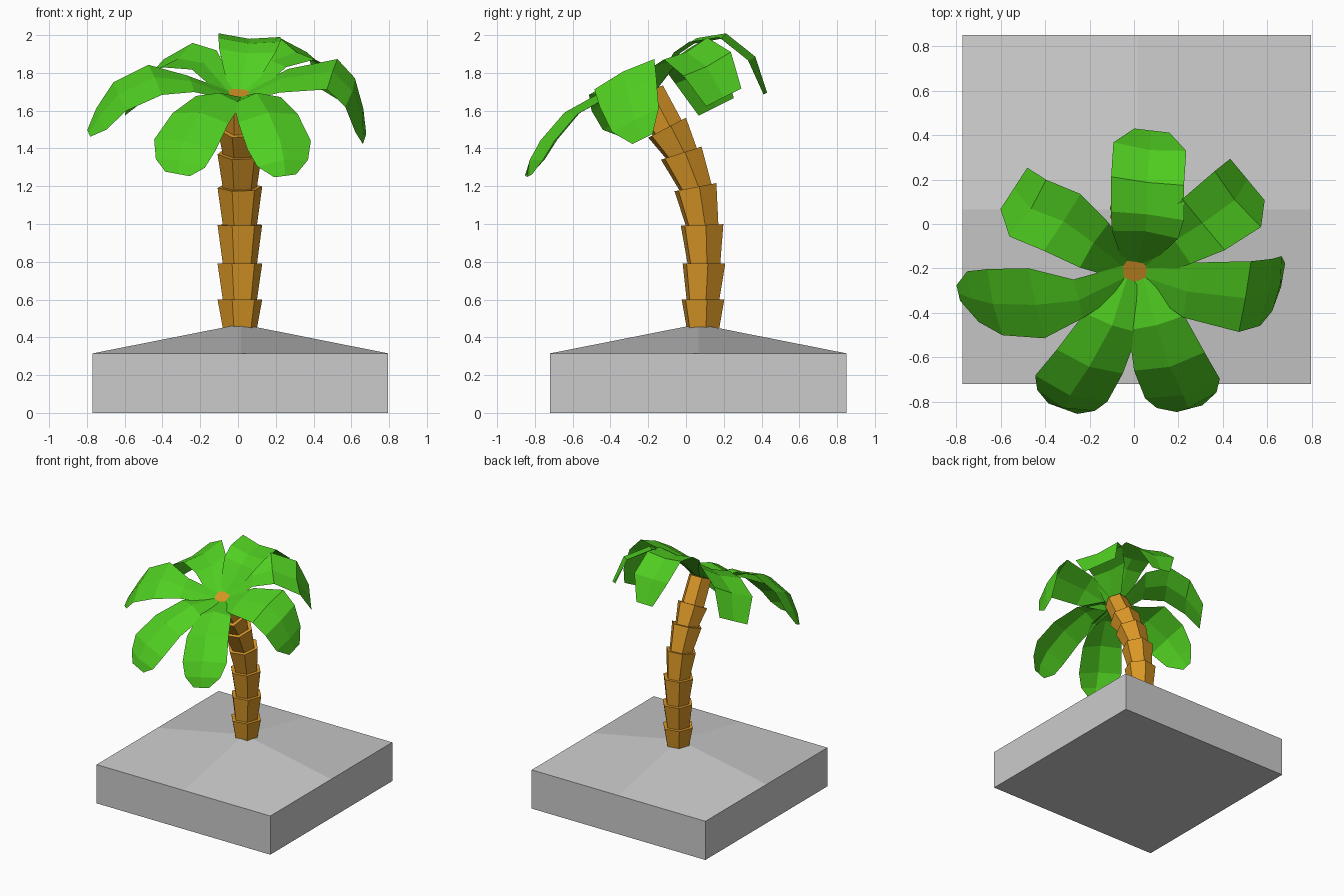
import bpy, bmesh, math
from mathutils import Vector, Matrix

if "Cube" in bpy.data.objects:
    bpy.data.objects.remove(bpy.data.objects["Cube"])


def material(name, color):
    m = bpy.data.materials.new(name)
    m.diffuse_color = color
    m.use_nodes = True
    m.node_tree.nodes["Principled BSDF"].inputs["Base Color"].default_value = m.diffuse_color
    return m


def make_object(name, bm, mat=None):
    me = bpy.data.meshes.new(name)
    bm.to_mesh(me)
    bm.free()
    ob = bpy.data.objects.new(name, me)
    bpy.context.collection.objects.link(ob)
    if mat:
        me.materials.append(mat)
    return ob


green = material("leaf_green", (0.08, 0.62, 0.015, 1))
brown = material("bark", (0.7, 0.31, 0.02, 1))

# Base: square block whose top rises to a low central peak
bm = bmesh.new()
xs, ys = (-0.77, 0.015, 0.795), (-0.72, 0.065, 0.85)
grid = [[bm.verts.new((x, y, 0.47 if i == j == 1 else 0.315))
         for i, x in enumerate(xs)] for j, y in enumerate(ys)]
for j in range(2):
    for i in range(2):
        bm.faces.new((grid[j][i], grid[j][i + 1], grid[j + 1][i + 1], grid[j + 1][i]))
low = [bm.verts.new((x, y, 0)) for x, y in
       ((xs[0], ys[0]), (xs[2], ys[0]), (xs[2], ys[2]), (xs[0], ys[2]))]
rim = [grid[0], [r[2] for r in grid], grid[2][::-1], [r[0] for r in grid][::-1]]
for k, e in enumerate(rim):
    bm.faces.new((low[k], low[(k + 1) % 4], e[2], e[1], e[0]))
bm.faces.new(low[::-1])
make_object("base", bm)

# Trunk: stacked six-sided segments flaring upward; joints are (y, z, tilt)
joints = [(0.09, 0.45, 0), (0.09, 0.60, 0), (0.095, 0.79, 0), (0.085, 0.995, 2),
          (0.05, 1.195, 11), (-0.025, 1.375, 18), (-0.10, 1.51, 28), (-0.20, 1.70, 24)]


def hex_ring(bm, joint, radius):
    y, z, tilt = joint
    rot = Matrix.Rotation(math.radians(tilt), 3, 'X')
    return [bm.verts.new(Vector((0.01, y, z)) + rot @ Vector(
        (radius * math.cos(a), radius * math.sin(a), 0)))
        for a in (math.radians(60 * k + 10) for k in range(6))]


bm = bmesh.new()
for k in range(7):
    top_r = 0.09 if k == 6 else 0.12
    a, b = hex_ring(bm, joints[k], 0.092), hex_ring(bm, joints[k + 1], top_r)
    for i in range(6):
        n = (i + 1) % 6
        bm.faces.new((a[i], a[n], b[n], b[i]))
    bm.faces.new(a[::-1])
    bm.faces.new(b)
make_object("trunk", bm, brown)

# Leaves: creased sheets along a path of (x, y, z, half width);
# a positive fold raises the midrib, a negative one lowers it
CROWN_UP = Vector((0, -0.45, 0.89))


def leaf(name, path, fold):
    pts = [Vector(p[:3]) for p in path]
    side = (pts[-1] - pts[0]).cross(CROWN_UP).normalized()
    bm = bmesh.new()
    rows = []
    for i, p in enumerate(pts):
        t = (pts[min(i + 1, len(pts) - 1)] - pts[max(i - 1, 0)]).normalized()
        up = side.cross(t).normalized()
        w = path[i][3]
        f = up * (fold if 0 < i < len(pts) - 1 else 0)
        rows.append([bm.verts.new(v) for v in
                     (p - side * w - f, p + f, p + side * w - f)])
    for a, b in zip(rows, rows[1:]):
        for c in range(2):
            bm.faces.new((a[c], a[c + 1], b[c + 1], b[c]))
    make_object(name, bm, green)


leaf("leaf_front_left", [(-.03, -.24, 1.68, .06), (-.10, -.45, 1.675, .13),
     (-.20, -.63, 1.575, .16), (-.285, -.755, 1.43, .175), (-.31, -.81, 1.33, .14),
     (-.32, -.83, 1.265, .07)], .02)
leaf("leaf_front_right", [(.04, -.24, 1.68, .06), (.10, -.45, 1.675, .13),
     (.16, -.63, 1.575, .165), (.22, -.755, 1.43, .175), (.24, -.81, 1.33, .14),
     (.25, -.83, 1.255, .06)], .02)
leaf("leaf_left", [(-.04, -.24, 1.68, .06), (-.25, -.34, 1.75, .10),
     (-.44, -.36, 1.77, .18), (-.63, -.355, 1.68, .17), (-.73, -.33, 1.56, .13),
     (-.79, -.31, 1.48, .04)], .008)
leaf("leaf_right", [(.05, -.24, 1.68, .06), (.24, -.30, 1.765, .14),
     (.50, -.33, 1.80, .18), (.60, -.31, 1.70, .17), (.65, -.27, 1.55, .14),
     (.67, -.23, 1.45, .06)], .008)
leaf("leaf_back_right", [(.04, -.20, 1.69, .06), (.18, -.08, 1.87, .13),
     (.31, .00, 1.92, .16), (.46, .11, 1.84, .175), (.51, .20, 1.67, .13)], -.01)
leaf("leaf_back", [(.01, -.18, 1.70, .06), (.05, -.04, 1.91, .15),
     (.06, .04, 1.965, .165), (.06, .19, 1.99, .165), (.07, .34, 1.87, .165),
     (.08, .42, 1.69, .08)], -.01)
leaf("leaf_back_left", [(-.04, -.20, 1.69, .06), (-.18, -.09, 1.86, .13),
     (-.32, .01, 1.885, .165), (-.47, .07, 1.80, .165), (-.54, .16, 1.62, .12)], -.01)
